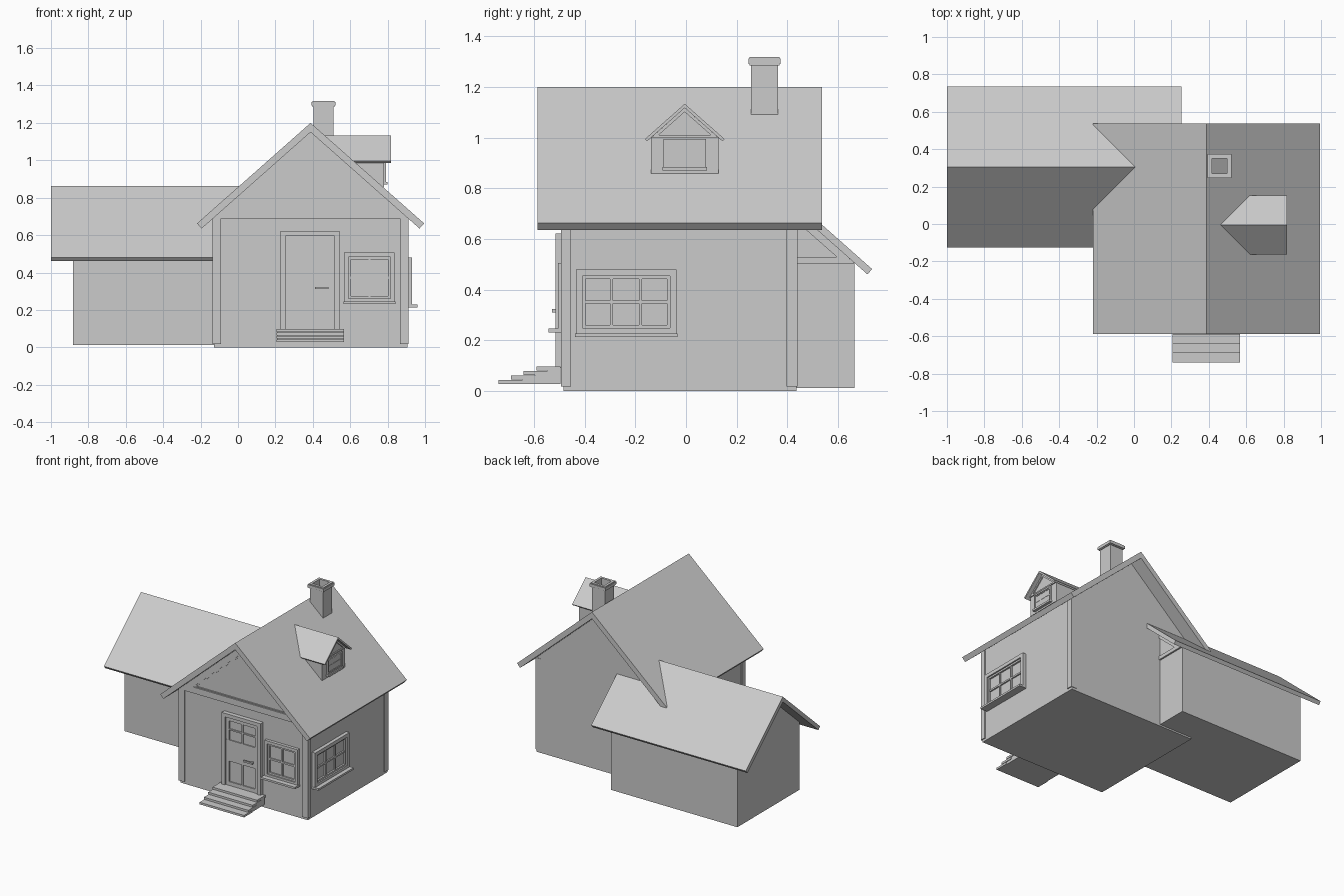
import bpy, bmesh, math

default = bpy.data.objects.get("Cube")
if default:
    bpy.data.objects.remove(default)

# Each facing maps (across, depth, up) of a flat profile into the scene
FACING = {
    "front": lambda u, d, v: (u, d, v),
    "side": lambda u, d, v: (d, u, v),
    "top": lambda u, d, v: (u, v, d),
}
SLOPE = 0.885


def make(name, facing, solids):
    """Extrude every (profile, d0, d1) along the depth axis into one object."""
    place = FACING[facing]
    bm = bmesh.new()
    for profile, d0, d1 in solids:
        a, b = ([bm.verts.new(place(u, d, v)) for u, v in profile] for d in (d0, d1))
        bm.faces.new(a)
        bm.faces.new(b)
        n = len(profile)
        for i in range(n):
            j = (i + 1) % n
            bm.faces.new((a[i], a[j], b[j], b[i]))
    bmesh.ops.recalc_face_normals(bm, faces=bm.faces)
    mesh = bpy.data.meshes.new(name)
    bm.to_mesh(mesh)
    bm.free()
    obj = bpy.data.objects.new(name, mesh)
    bpy.context.collection.objects.link(obj)
    return obj


def rect(u0, u1, v0, v1):
    return [(u0, v0), (u1, v0), (u1, v1), (u0, v1)]


def triangle(c, half, base, apex):
    return [(c - half, base), (c + half, base), (c, apex)]


def frame(outer, inner, d0, d1):
    """Mitred border between two matching outlines."""
    n = len(outer)
    return [([outer[i], outer[(i + 1) % n], inner[(i + 1) % n], inner[i]], d0, d1)
            for i in range(n)]


def rect_frame(u0, u1, v0, v1, w, d0, d1):
    return frame(rect(u0, u1, v0, v1), rect(u0 + w, u1 - w, v0 + w, v1 - w), d0, d1)


def gable_walls(name, facing, c, half, base, apex, d0, d1):
    eave = apex - half * SLOPE
    profile = [(c - half, base), (c + half, base), (c + half, eave),
               (c, apex), (c - half, eave)]
    make(name, facing, [(profile, d0, d1)])


def gable_roof(name, facing, c, half, apex, t, d0, d1):
    angle = math.atan(SLOPE)
    du, dv = t * math.sin(angle), t * math.cos(angle)
    eave = apex - half * SLOPE
    profile = [(c - half, eave), (c, apex), (c + half, eave),
               (c + half - du, eave - dv), (c, apex - t / math.cos(angle)),
               (c - half + du, eave - dv)]
    make(name, facing, [(profile, d0, d1)])


def window(name, facing, u0, u1, v0, v1, face, out, cols, rows, w, bar, sill):
    """Frame, sash, glazing bars and sill; out is the outward sign."""
    at = lambda d: face + out * d
    iu0, iu1, iv0, iv1 = u0 + w, u1 - w, v0 + w, v1 - w
    solids = rect_frame(u0, u1, v0, v1, w, face, at(w))
    solids += rect_frame(iu0, iu1, iv0, iv1, bar, face, at(w * 0.6))
    for i in range(1, cols):
        u = iu0 + (iu1 - iu0) * i / cols
        solids.append((rect(u - bar / 2, u + bar / 2, iv0, iv1), face, at(w * 0.5)))
    for i in range(1, rows):
        v = iv0 + (iv1 - iv0) * i / rows
        solids.append((rect(iu0, iu1, v - bar / 2, v + bar / 2), face, at(w * 0.5)))
    make(name, facing, solids)
    make(name + "_glass", facing, [(rect(iu0, iu1, iv0, iv1), face, at(0.003))])
    if sill:
        make(name + "_sill", facing,
             [(rect(u0 - 0.004, u1 + 0.004, v0 - 0.008, v0 + 0.006), face, at(sill))])


# Main house
CX, FRONT, BACK = 0.388, -0.484, 0.437
gable_walls("main_walls", "front", CX, 0.517, 0, 1.155, FRONT, BACK)
gable_roof("main_roof", "front", CX, 0.607, 1.2, 0.037, -0.587, 0.536)

# Corner posts, wrapping each corner
for end, y0, y1 in (("front", -0.494, -0.455), ("back", 0.397, 0.44)):
    for label, s in (("right", -1), ("left", 1)):
        x0, x1 = sorted((CX + s * 0.478, CX + s * 0.524))
        make(f"{end}_{label}_post", "front", [(rect(x0, x1, 0.018, 0.69), y0, y1)])

# Front gable trim
make("main_gable_trim", "front",
     frame(triangle(CX, 0.524, 0.69, 1.155), triangle(CX, 0.405, 0.735, 1.095),
           FRONT, -0.497))
make("main_gable_bead", "front",
     frame(triangle(CX, 0.405, 0.735, 1.095), triangle(CX, 0.385, 0.742, 1.083),
           FRONT, -0.490))

# Rear wing
WY = 0.305
gable_walls("wing_walls", "side", WY, 0.361, 0.012, 0.827, -0.883, 0.14)
gable_roof("wing_roof", "side", WY, 0.43, 0.862, 0.028, -1.0, 0.255)
make("wing_gable_trim", "side",
     frame(triangle(WY, 0.363, 0.503, 0.827), triangle(WY, 0.29, 0.53, 0.785),
           0.14, 0.152))

# Dormer
DY = -0.005
gable_walls("dormer_walls", "side", DY, 0.133, 0.858, 1.118, 0.5, 0.78)
gable_roof("dormer_roof", "side", DY, 0.157, 1.134, 0.012, 0.46, 0.817)
make("dormer_gable_trim", "side",
     frame(triangle(DY, 0.133, 1.0, 1.118), triangle(DY, 0.104, 1.01, 1.102),
           0.78, 0.788))
window("dormer_window", "side", DY - 0.083, DY + 0.083, 0.878, 0.995,
       0.78, 1, 3, 2, 0.011, 0.006, 0.02)

# Wall windows
window("front_window", "front", 0.568, 0.838, 0.24, 0.506,
       FRONT, -1, 2, 2, 0.022, 0.013, 0.058)
window("side_window", "side", -0.435, -0.038, 0.222, 0.48,
       CX + 0.517, 1, 3, 2, 0.026, 0.012, 0.056)

# Door surround, leaf with raised rails, and handle
surround = [(0.228, 0.09), (0.543, 0.09), (0.543, 0.622), (0.228, 0.622)]
opening = [(0.255, 0.09), (0.516, 0.09), (0.516, 0.596), (0.255, 0.596)]
make("door_surround", "front", frame(surround, opening, FRONT, -0.516)[1:])
make("door_leaf", "front", [(rect(0.255, 0.516, 0.09, 0.596), FRONT, -0.498)])
rails = [(0.09, 0.125), (0.275, 0.43), (0.502, 0.512), (0.57, 0.596)]
stiles = [(0.255, 0.282), (0.383, 0.395), (0.493, 0.516)]
make("door_panelling", "front",
     [(rect(0.255, 0.516, a, b), FRONT, -0.506) for a, b in rails]
     + [(rect(a, b, 0.09, 0.596), FRONT, -0.5055) for a, b in stiles])
make("door_handle", "front", [(rect(0.412, 0.485, 0.311, 0.323), -0.518, -0.529),
                              (rect(0.47, 0.482, 0.311, 0.323), -0.506, -0.518)])

# Front steps: overhanging treads on solid risers
for i in range(4):
    y, z = -0.741 + 0.05 * i, 0.028 + 0.018 * i
    make(f"step_tread_{i + 1}", "front", [(rect(0.207, 0.568, z, z + 0.015), y, y + 0.096)])
    if i:
        make(f"step_riser_{i}", "front",
             [(rect(0.212, 0.563, 0.028, z), y + 0.045, -0.495)])

# Hollow chimney with a stepped cap
SX, SY, SHAFT = 0.457, 0.31, 0.053


def square_ring(half, wall, z0, z1):
    return rect_frame(SX - half, SX + half, SY - half, SY + half, wall, z0, z1)


make("chimney_shaft", "top", square_ring(SHAFT, 0.012, 1.06, 1.3))
make("chimney_cap", "top", square_ring(0.059, 0.018, 1.286, 1.292)
     + square_ring(0.064, 0.023, 1.292, 1.312)
     + square_ring(0.059, 0.018, 1.312, 1.318))
